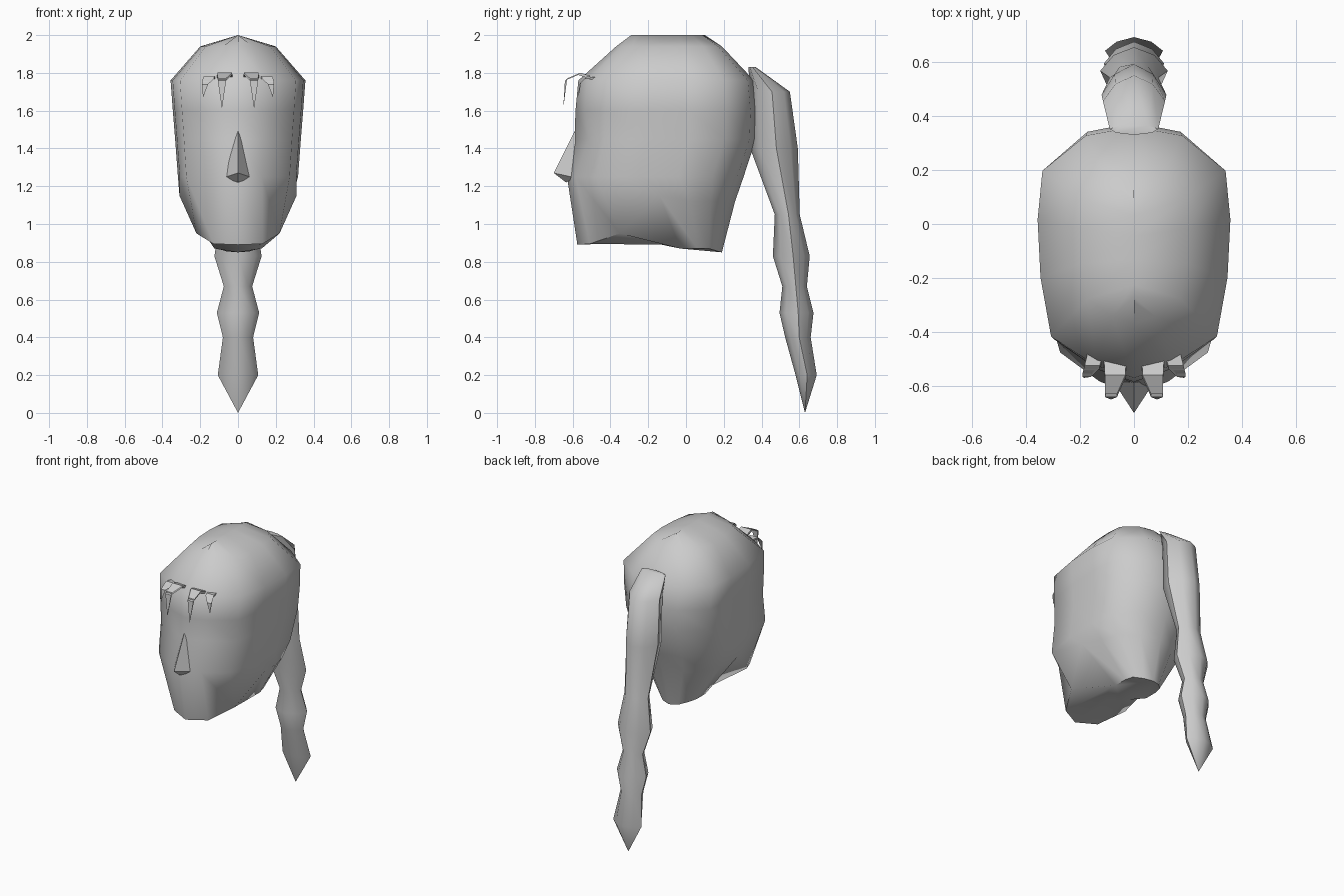
import bpy, bmesh, math

if "Cube" in bpy.data.objects:
    bpy.data.objects.remove(bpy.data.objects["Cube"])


def finish(name, bm, angle):
    bmesh.ops.remove_doubles(bm, verts=bm.verts, dist=0.0005)
    bmesh.ops.recalc_face_normals(bm, faces=bm.faces)
    me = bpy.data.meshes.new(name)
    bm.to_mesh(me)
    bm.free()
    ob = bpy.data.objects.new(name, me)
    bpy.context.collection.objects.link(ob)
    bpy.ops.object.select_all(action='DESELECT')
    bpy.context.view_layer.objects.active = ob
    ob.select_set(True)
    bpy.ops.object.shade_smooth_by_angle(angle=math.radians(angle))
    return ob


def loft(name, rings, angle, cap_first=False, cap_last=False):
    bm = bmesh.new()
    rows = [[bm.verts.new(p) for p in r] for r in rings]
    n = len(rows[0])
    for a, b in zip(rows, rows[1:]):
        for i in range(n):
            j = (i + 1) % n
            bm.faces.new((a[i], a[j], b[j], b[i]))
    if cap_first:
        bm.faces.new(rows[0])
    if cap_last:
        bm.faces.new(rows[-1])
    return finish(name, bm, angle)


def mirror_ring(half):
    return half + [(-x, y, z) for x, y, z in reversed(half[1:-1])]


def section(shape, z, yf, yb, hw):
    mid, half = (yf + yb) / 2, (yb - yf) / 2
    return [(u * hw, mid + v * half, z) for u, v in shape]


# head: skull rings, then jaw line, then neck
SKULL = [(0, -1), (.4, -.9), (.86, -.67), (.97, -.2),
         (1, .26), (.95, .65), (.5, .93), (0, 1)]
rings = [section(SKULL, *r) for r in (
    (2.0, -.29, .10, 0), (1.94, -.37, .19, .20), (1.76, -.57, .36, .357),
    (1.6, -.585, .375, .345), (1.45, -.59, .37, .333),
    (1.25, -.63, .305, .318))]
x, y, z = rings[4][1]
rings[4][1] = (x, y + .025, z)          # eye socket
jaw = [(0, -.575, .89), (.13, -.51, .895), (.22, -.35, .95), (.31, -.14, 1.15),
       (.28, .02, 1.12), (.25, .13, 1.12), (.13, .22, 1.12), (0, .26, 1.12)]
neck = [(0, -.25, .91), (.06, -.2, .905), (.11, -.1, .89), (.125, -.03, .87),
        (.125, .06, .87), (.11, .12, .87), (.06, .17, .855), (0, .19, .85)]
loft("head", [mirror_ring(r) for r in rings + [jaw, neck]], 55, cap_last=True)

# nose: small wedge on the face
bm = bmesh.new()
top, tip, low, left, right = [bm.verts.new(p) for p in (
    (0, -.585, 1.5), (0, -.7, 1.27), (0, -.635, 1.22),
    (-.075, -.585, 1.245), (.075, -.585, 1.245))]
for f in ((top, tip, left), (top, right, tip), (tip, low, left),
          (tip, right, low), (top, left, low, right)):
    bm.faces.new(f)
finish("nose", bm, 30)

# braid: pinched rings hanging from the back of the head
BRAID = [(0, -1), (.75, -.6), (1, .1), (.6, .7), (0, 1)]
loft("braid", [mirror_ring(section(BRAID, *r)) for r in (
    (1.83, .33, .37, .09), (1.7, .34, .55, .115), (1.4, .34, .592, .12),
    (1.05, .47, .602, .09), (.83, .46, .655, .125), (.67, .51, .64, .075),
    (.53, .495, .675, .112), (.40, .525, .66, .08), (.2, .58, .692, .107),
    (0, .63, .63, 0))], 50, cap_first=True)


# fringe: tapered curved strands, path points are (x, y, z, half width)
def strand(name, path, side):
    rows = []
    for x, y, z, w in path:
        t = min(.006, w)
        rows.append([(side * (x + a * w), y + b * t, z + b * t)
                     for a, b in ((-1, -1), (1, -1), (1, 1), (-1, 1))])
    loft(name, rings=rows, angle=40, cap_first=True)


inner = [(.07, -.49, 1.77, .042), (.07, -.565, 1.795, .038),
         (.085, -.635, 1.765, .022), (.085, -.65, 1.61, 0)]
outer = [(.14, -.475, 1.77, .03), (.155, -.53, 1.775, .028),
         (.175, -.56, 1.745, .016), (.185, -.57, 1.67, 0)]
for side, label in ((1, "right"), (-1, "left")):
    strand("fringe_inner_" + label, inner, side)
    strand("fringe_outer_" + label, outer, side)
